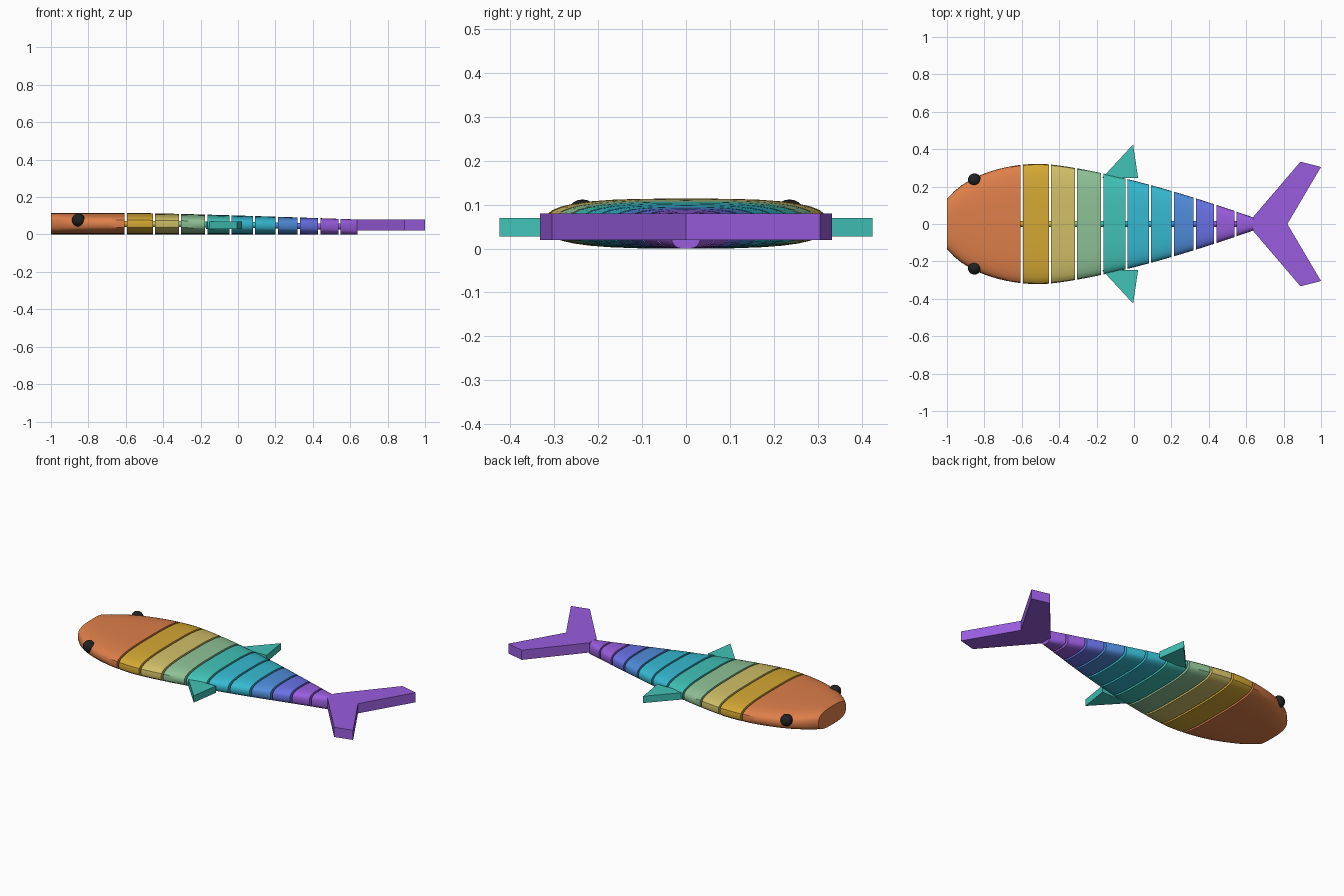
import bpy, math
from mathutils import Vector

cube = bpy.data.objects.get("Cube")
if cube:
    bpy.data.objects.remove(cube)


def material(name, rgb):
    linear = [((c / 255 + 0.055) / 1.055) ** 2.4 for c in rgb]
    mat = bpy.data.materials.new(name)
    mat.use_nodes = True
    mat.diffuse_color = (*linear, 1)
    mat.node_tree.nodes["Principled BSDF"].inputs["Base Color"].default_value = (*linear, 1)
    return mat


orange = material("orange", (222, 127, 74))
gold = material("gold", (213, 168, 52))
khaki = material("khaki", (209, 191, 104))
green = material("green", (142, 194, 150))
teal = material("teal", (65, 194, 183))
cyan = material("cyan", (54, 185, 209))
blue = material("blue", (79, 140, 218))
indigo = material("indigo", (104, 113, 228))
purple = material("purple", (153, 93, 222))
black = material("black", (34, 34, 36))


def make(name, verts, faces, mat, smooth=False):
    mesh = bpy.data.meshes.new(name)
    mesh.from_pydata(verts, [], faces)
    mesh.materials.append(mat)
    obj = bpy.data.objects.new(name, mesh)
    bpy.context.collection.objects.link(obj)
    if smooth:
        bpy.ops.object.select_all(action='DESELECT')
        obj.select_set(True)
        bpy.context.view_layer.objects.active = obj
        bpy.ops.object.shade_smooth_by_angle(angle=math.radians(35))
    return obj


def half_width(x):
    """Body outline: elliptical head, then a taper to the tail."""
    if x < -0.5:
        return 0.322 * math.sqrt(1 - ((x + 0.5) / 0.55) ** 2)
    return 0.034 + 0.288 * (1 - ((x + 0.5) / 1.14) ** 1.4)


def height(x):
    return 0.114 - 0.034 * max(0, (x + 0.5) / 1.14) ** 1.2


def body_part(name, x0, x1, steps, mat):
    """Loft of squarish oval sections between two stations."""
    sides, verts, faces = 32, [], []
    for i in range(steps + 1):
        x = x0 + (x1 - x0) * i / steps
        w, h = half_width(x), height(x) / 2
        for k in range(sides):
            a = 2 * math.pi * k / sides
            c, s = math.cos(a), math.sin(a)
            y = math.copysign(abs(c) ** 0.66, c) * w
            z = math.copysign(abs(s) ** 0.66, s) * h + h
            verts.append((x, y, z))
    for i in range(steps):
        for k in range(sides):
            a, b = i * sides + k, i * sides + (k + 1) % sides
            faces.append((a, a + sides, b + sides, b))
    faces.append(list(range(sides)))
    faces.append([steps * sides + k for k in reversed(range(sides))])
    return make(name, verts, faces, mat, True)


def plate(name, outline, z0, z1, mat):
    """Flat slab from a counter-clockwise outline."""
    n = len(outline)
    verts = [(x, y, z) for z in (z0, z1) for x, y in outline]
    faces = [list(reversed(range(n))), list(range(n, 2 * n))]
    faces += [(i, (i + 1) % n, n + (i + 1) % n, n + i) for i in range(n)]
    return make(name, verts, faces, mat)


# Head and jointed body segments
gap = 0.006
joints = [-0.60, -0.449, -0.31, -0.17, -0.04, 0.085, 0.207, 0.325, 0.435, 0.542, 0.646]
colours = [gold, khaki, green, teal, cyan, cyan, blue, indigo, purple, purple]
body_part("head", -1, joints[0] - gap, 10, orange)
for i, mat in enumerate(colours):
    body_part(f"body_segment_{i + 1}", joints[i] + gap, joints[i + 1] - gap, 4, mat)

    # Small link bridging the joint ahead of this segment
    bpy.ops.mesh.primitive_cylinder_add(vertices=12, radius=0.016, depth=0.04,
                                        location=(joints[i], 0, height(joints[i]) / 2),
                                        rotation=(0, math.pi / 2, 0))
    link = bpy.context.object
    link.name = f"joint_link_{i + 1}"
    link.data.materials.append(mat)

# Side fins and eyes
for side, label in ((1, "left"), (-1, "right")):
    fin = [(-0.17, 0.247 * side), (0.022, 0.247 * side), (-0.005, 0.425 * side)]
    plate(f"side_fin_{label}", fin[::side], 0.028, 0.07, teal)
    bpy.ops.mesh.primitive_uv_sphere_add(segments=16, ring_count=10, radius=0.035,
                                         location=(-0.853, 0.236 * side, 0.077))
    eye = bpy.context.object
    eye.name = f"eye_{label}"
    eye.data.materials.append(black)
    bpy.ops.object.shade_smooth_by_angle(angle=math.radians(40))

# Forked tail, one lobe per side
for side, label in ((1, "left"), (-1, "right")):
    lobe = [(0.635, 0), (0.82, 0), (1, 0.305 * side), (0.89, 0.333 * side), (0.635, 0.035 * side)]
    plate(f"tail_lobe_{label}", lobe[::side], 0.02, 0.08, purple)
